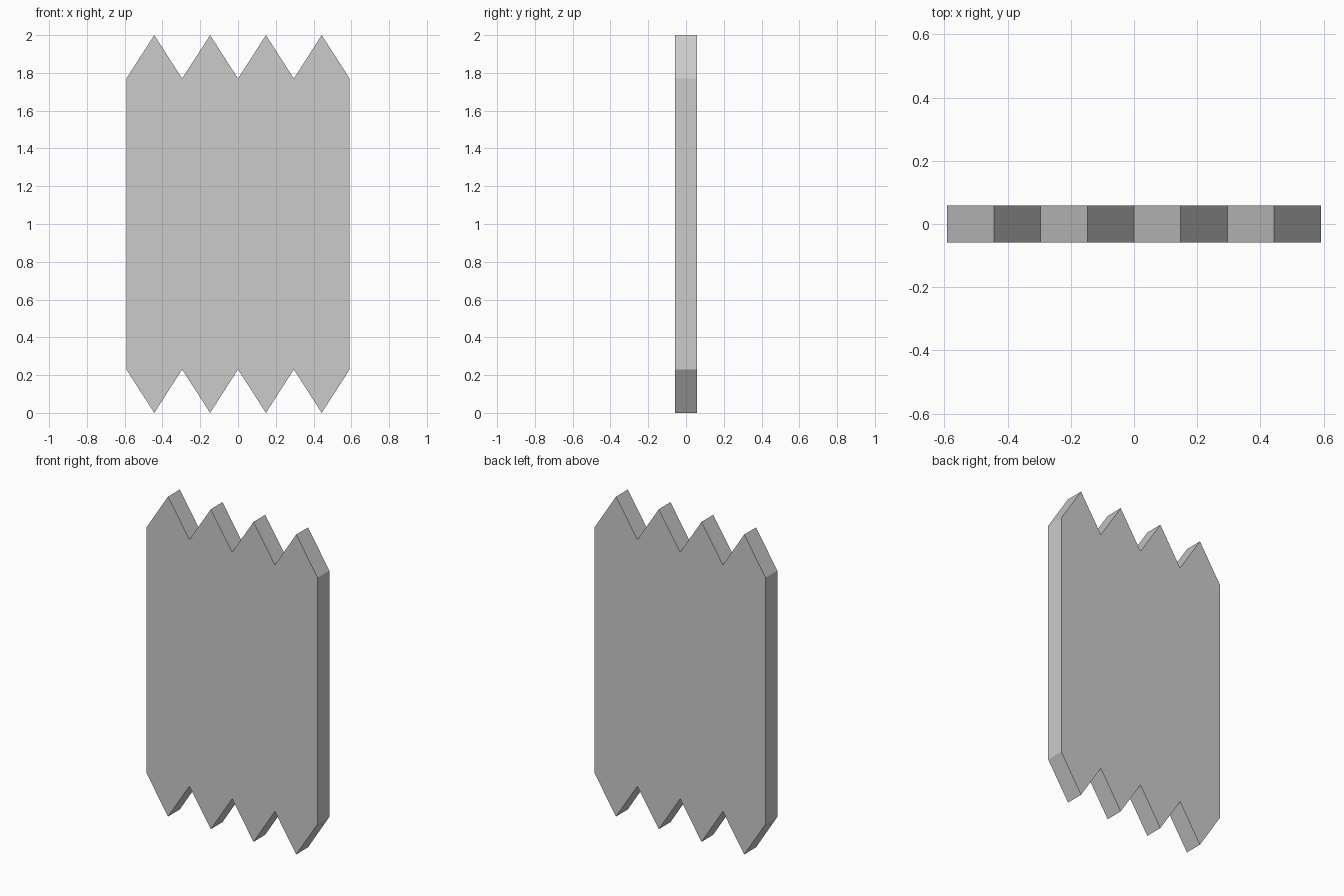
import bpy, bmesh

if "Cube" in bpy.data.objects:
    bpy.data.objects.remove(bpy.data.objects["Cube"])

HALF_W, HALF_D, HEIGHT, NOTCH, TEETH = 0.591, 0.058, 2.0, 0.23, 4

# Zigzag outline: bottom edge left to right, then top edge right to left
step = HALF_W / TEETH
xs = [-HALF_W + i * step for i in range(2 * TEETH + 1)]
bottom = [(x, 0.0 if i % 2 else NOTCH) for i, x in enumerate(xs)]
top = [(x, HEIGHT - z) for x, z in reversed(bottom)]

# Flat plate extruded front to back
bm = bmesh.new()
face = bm.faces.new([bm.verts.new((x, -HALF_D, z)) for x, z in bottom + top])
ext = bmesh.ops.extrude_face_region(bm, geom=[face], use_keep_orig=True)
verts = [g for g in ext["geom"] if isinstance(g, bmesh.types.BMVert)]
bmesh.ops.translate(bm, verts=verts, vec=(0, 2 * HALF_D, 0))
bmesh.ops.recalc_face_normals(bm, faces=bm.faces)

mesh = bpy.data.meshes.new("zigzag_plate")
bm.to_mesh(mesh)
bm.free()
plate = bpy.data.objects.new("zigzag_plate", mesh)
bpy.context.collection.objects.link(plate)
